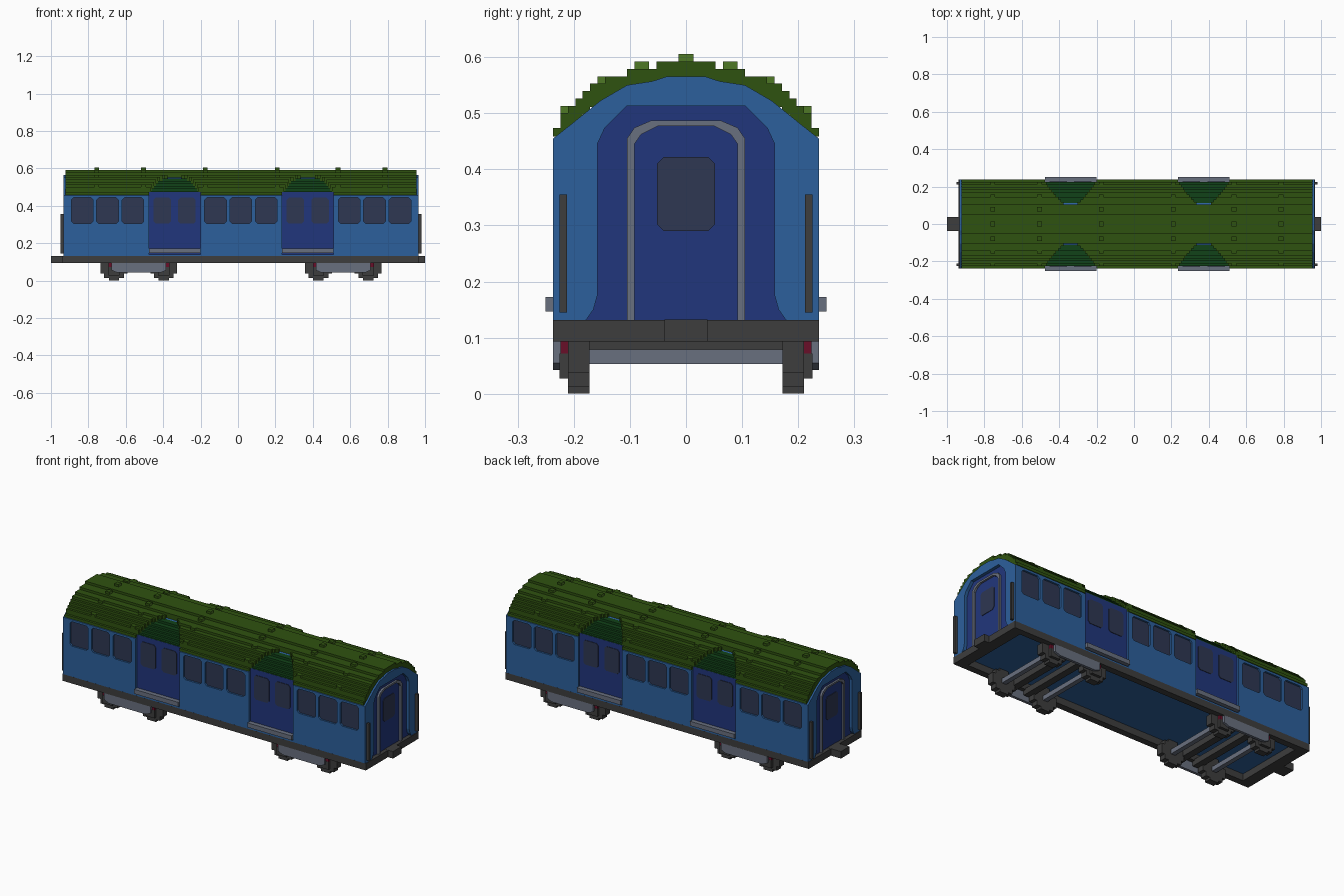
import bpy, bmesh
from mathutils import Vector

cube = bpy.data.objects.get("Cube")
if cube:
    bpy.data.objects.remove(cube, do_unlink=True)

V = 2 / 152                      # block size
X0, X1 = -0.933, 0.965           # body ends
Z0 = 10 * V                      # floor height
SIDES = (-1, 1)


def material(name, rgb):
    lin = [((c / 255 + 0.055) / 1.055) ** 2.4 for c in rgb] + [1.0]
    m = bpy.data.materials.new(name)
    m.use_nodes = True
    m.diffuse_color = lin
    m.node_tree.nodes["Principled BSDF"].inputs["Base Color"].default_value = lin
    return m


LIGHT_BLUE = material("light blue", (44, 96, 156))
DARK_BLUE = material("dark blue", (33, 54, 124))
GREEN = material("roof green", (47, 82, 16))
PALE_GREEN = material("pale green", (78, 120, 38))
DARK_GREEN = material("dark green", (17, 66, 24))
GLASS = material("glass", (46, 55, 82))
IRON = material("iron grey", (61, 61, 61))
STEEL = material("steel grey", (105, 112, 127))
RED = material("spring red", (105, 15, 40))


def box(x0, x1, y0, y1, z0, z1):
    return ("y", [(x0, z0), (x1, z0), (x1, z1), (x0, z1)], y0, y1)


def mirror_y(solid):
    axis, pts, lo, hi = solid
    if axis == "y":
        return (axis, pts, -hi, -lo)
    return (axis, [(-a, b) for a, b in pts], lo, hi)


def both(solids):
    return solids + [mirror_y(s) for s in solids]


def build(name, solids, mat):
    """Join prisms (axis, outline, start, end) into one object."""
    bm = bmesh.new()
    for axis, pts, lo, hi in solids:
        start = [(lo, a, b) if axis == "x" else (a, lo, b) for a, b in pts]
        face = bm.faces.new([bm.verts.new(p) for p in start])
        step = Vector((hi - lo, 0, 0) if axis == "x" else (0, hi - lo, 0))
        ext = bmesh.ops.extrude_face_region(bm, geom=[face], use_keep_orig=True)
        moved = [g for g in ext["geom"] if isinstance(g, bmesh.types.BMVert)]
        bmesh.ops.translate(bm, verts=moved, vec=step)
    bmesh.ops.recalc_face_normals(bm, faces=bm.faces)
    mesh = bpy.data.meshes.new(name)
    bm.to_mesh(mesh)
    bm.free()
    mesh.materials.append(mat)
    ob = bpy.data.objects.new(name, mesh)
    bpy.context.collection.objects.link(ob)
    return ob


def pane(a0, a1, z0, z1, c=0.012):
    """Rectangle outline with clipped corners."""
    return [(a0 + c, z0), (a1 - c, z0), (a1, z0 + c), (a1, z1 - c),
            (a1 - c, z1), (a0 + c, z1), (a0, z1 - c), (a0, z0 + c)]


def arch(half):
    """Closed symmetric outline from its right half, bottom to top."""
    return half + [(-a, b) for a, b in reversed(half)]


# Layout of side windows and doorways
DOORS = (-0.339, 0.373)
DOOR_HALF = 0.138
WINDOWS = [c + d for c in (-0.698, 0.015, 0.73) for d in (-0.135, 0, 0.136)]
DOOR_WINDOWS = [c + d for c in DOORS for d in (-0.066, 0.066)]
WALL, DOOR_Y = 18 * V, 17 * V

# Body shell with recessed windows, doorways and end vestibules
shell = arch([(WALL, Z0), (WALL, 0.455), (0.224, 0.465), (0.205, 0.48),
              (0.153, 0.522), (0.105, 0.55), (0.06, 0.557), (0.035, 0.565)])
body = build("body", [("x", shell, X0, X1)], LIGHT_BLUE)
vestibule = arch([(0.178, Z0), (0.165, 0.15), (0.158, 0.175), (0.158, 0.445),
                  (0.145, 0.473), (0.105, 0.513)])
cuts = [("y", pane(x - 0.058, x + 0.058, 0.305, 0.443), WALL - V, 0.3) for x in WINDOWS]
cuts += [box(x - DOOR_HALF, x + DOOR_HALF, DOOR_Y - 0.006, 0.3, 0.14, 0.5) for x in DOORS]
DEPTH = 1.5 * V
cuts = both(cuts) + [("x", vestibule, X0 - 0.05, X0 + DEPTH),
                     ("x", vestibule, X1 - DEPTH, X1 + 0.05)]
cutter = build("recess_cutter", cuts, LIGHT_BLUE)
cutter.hide_render = True
cutter.display_type = "WIRE"
mod = body.modifiers.new("recesses", "BOOLEAN")
mod.object = cutter
mod.operation = "DIFFERENCE"
mod.solver = "EXACT"
bpy.context.view_layer.objects.active = body
bpy.ops.object.modifier_apply(modifier=mod.name)
bpy.data.objects.remove(cutter, do_unlink=True)

# Side windows, doors and door steps
build("side_windows", both([("y", pane(x - 0.058, x + 0.058, 0.305, 0.443),
      WALL - V - 0.002, WALL - V + 0.003) for x in WINDOWS]), GLASS)
build("side_doors", both([box(x - DOOR_HALF, x + DOOR_HALF, DOOR_Y - 0.008,
      DOOR_Y + 0.001, 0.138, 0.474) for x in DOORS]), DARK_BLUE)
build("side_door_windows", both([("y", pane(x - 0.047, x + 0.047, 0.305, 0.443),
      DOOR_Y - 0.002, DOOR_Y + 0.004) for x in DOOR_WINDOWS]), GLASS)
build("door_steps", both([box(x - DOOR_HALF, x + DOOR_HALF, DOOR_Y - 0.005,
      19 * V, 0.147, 0.172) for x in DOORS]), STEEL)

# Stepped roof strips, with door domes let into them: (outer column, top layer)
STRIPS = [(4, 45), (8, 44), (9, 43), (10, 43), (11, 43), (12, 42), (13, 42),
          (14, 41), (15, 40), (16, 39), (17, 38), (18, 36)]
R0, R1 = X0 + 0.01, X1 - 0.01
roof, domes = [], []
inner = 0
for column, layer in STRIPS:
    y0, y1 = inner * V, column * V
    inner = column
    bottom = max(0.458, layer * V - 0.042)
    x = R0
    reach = (y0 + V / 2 - 0.09) / 0.14
    if reach > 0 and column > 8:
        w = DOOR_HALF * min(1, reach ** 0.7)
        for c in DOORS:
            roof.append(box(x, c - w, y0, y1, bottom, layer * V))
            if column < 18:
                domes.append(box(c - w, c + w, y0, y1, bottom, (layer - 1.5) * V))
            x = c + w
    roof.append(box(x, R1, y0, y1, bottom, layer * V))
build("roof", both(roof), GREEN)
build("door_domes", both(domes), DARK_GREEN)

# Roof studs, paler on their end faces
studs = []
for x in (-0.755, -0.505, -0.175, 0.21, 0.535, 0.785):
    studs.append(box(x - V, x + V, -V, V, 44.5 * V, 46 * V))
    for y0, y1, layer in ((5, 7, 44), (11, 12, 42), (15.2, 17, 38)):
        studs += both([box(x - V, x + V, y0 * V, y1 * V, (layer - 1) * V, (layer + 1) * V)])
stud_ob = build("roof_studs", studs, GREEN)
stud_ob.data.materials.append(PALE_GREEN)
for p in stud_ob.data.polygons:
    p.material_index = int(abs(p.normal.x) > 0.9)

# End walls, doorframes, windows, grab rails and couplers
frame_half = [(0.105, Z0), (0.105, 0.455), (0.092, 0.474), (0.062, 0.487)]
opening = [(0.05, 0.477), (0.08, 0.462), (0.092, 0.445), (0.092, Z0)]
right = frame_half + [(-a, b) for a, b in reversed(frame_half)]
frame = right + [(-a, b) for a, b in reversed(opening)] + opening
for end, edge, label in ((-1, X0, "right"), (1, X1, "left")):
    wall = edge - end * DEPTH

    def out(start, depth):
        return sorted((start, start + end * depth))

    build(label + "_end_wall", [("x", vestibule, *out(wall - end * 0.002, 0.004))], DARK_BLUE)
    build(label + "_end_doorframe", [("x", frame, *out(wall, V))], STEEL)
    build(label + "_end_window", [("x", pane(-0.052, 0.052, 0.29, 0.422),
          *out(wall, 0.005))], GLASS)
    a, b = out(edge - end * 0.005, 0.021)
    build(label + "_grab_rails", both([box(a, b, 0.212, 0.225, 0.145, 0.355)]), IRON)
    build(label + "_coupler", [box(*sorted((edge - end * 0.05, end)),
          -0.038, 0.038, 0.093, Z0 + 0.001)], IRON)

# Underframe border
build("underframe", both([box(X0 - 0.004, X1 + 0.004, 0.2, 0.237, 0.093, Z0)])
      + [box(a, b, -0.21, 0.21, 0.093, Z0)
         for a, b in ((X0 - 0.004, X0 + 0.06), (X1 - 0.06, X1 + 0.004))], IRON)

# Bogies: stepped wheels, axles, cross beams, springs and side frames
for c, label in ((-0.53, "right"), (0.563, "left")):
    wheels, axles, beams, springs = [], [], [], []
    for s in SIDES:
        x = c + s * 0.133
        for w, h in ((0.028, 0.066), (0.053, 0.053), (0.072, 0.028)):
            wheels += both([box(x - w, x + w, 0.172, 0.21, 0.066 - h, 0.066 + h)])
        wheels += both([box(x - 0.03, x + 0.03, 0.21, 0.225, 0.027, 0.072)])
        axles.append(box(x - V, x + V, -0.175, 0.175, 0.053, 0.079))
        m = c + s * 0.05
        beams.append(box(m - 0.02, m + 0.02, -0.215, 0.215, 0.067, 0.1))
        springs += both([box(x - 0.03, x + 0.03, 0.209, 0.224, 0.072, 0.094)])
    build(label + "_bogie_wheels", wheels, IRON)
    build(label + "_bogie_axles", axles, STEEL)
    build(label + "_bogie_beams", beams, IRON)
    build(label + "_bogie_springs", springs, RED)
    side = [(c + a, z) for a, z in arch([(0.115, 0.042), (0.145, 0.055), (0.145, 0.095)])]
    build(label + "_bogie_side_frames", both([("y", side, 0.222, 0.237)]), STEEL)
